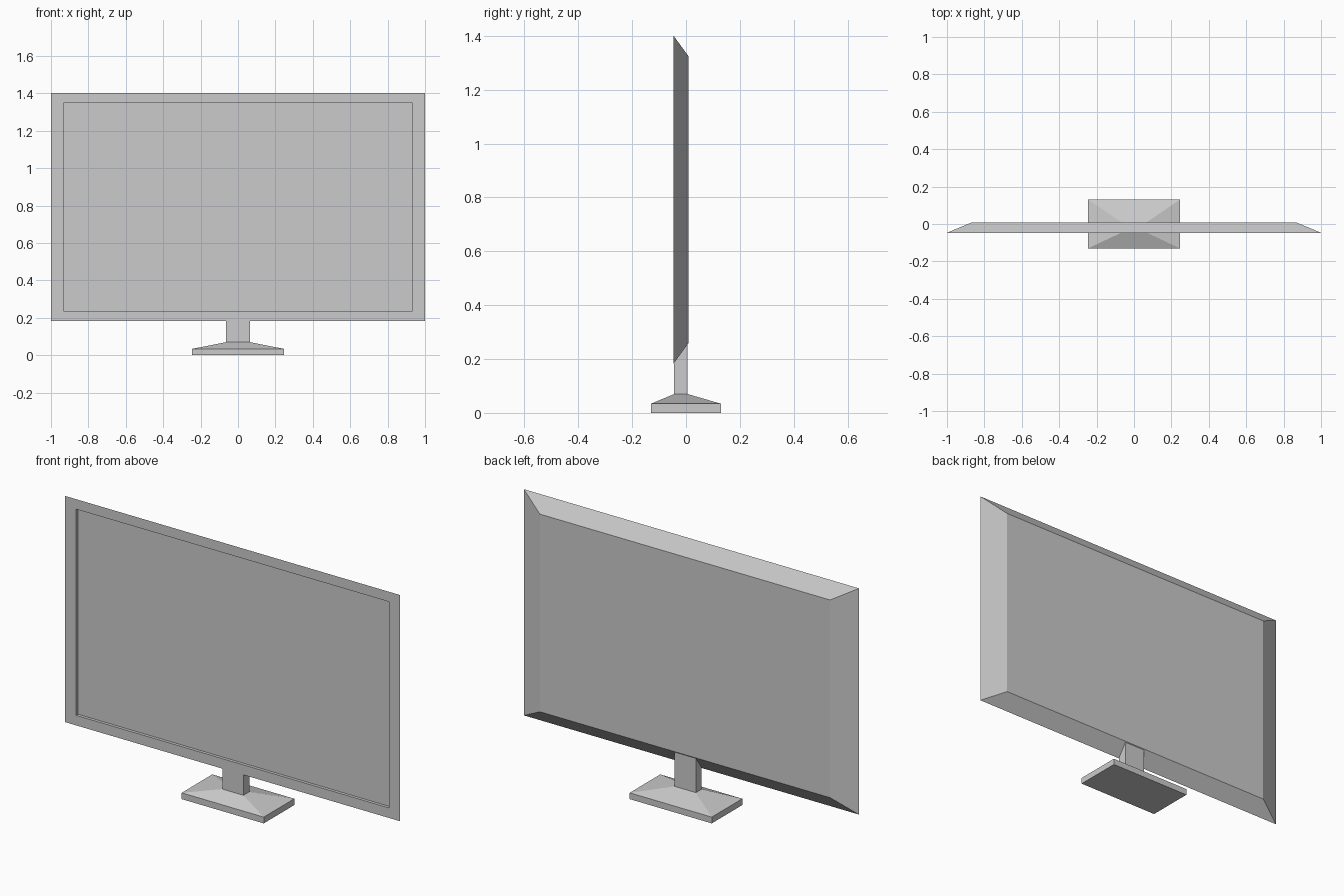
import bpy, bmesh

if "Cube" in bpy.data.objects:
    bpy.data.objects.remove(bpy.data.objects["Cube"])


def loft(name, rings):
    """Join successive four-point rings with flat quads and cap both ends."""
    bm = bmesh.new()
    loops = [[bm.verts.new(p) for p in ring] for ring in rings]
    for a, b in zip(loops, loops[1:]):
        for i in range(4):
            j = (i + 1) % 4
            bm.faces.new((a[i], a[j], b[j], b[i]))
    bm.faces.new(loops[0])
    bm.faces.new(loops[-1])
    bmesh.ops.recalc_face_normals(bm, faces=bm.faces)
    mesh = bpy.data.meshes.new(name)
    bm.to_mesh(mesh)
    bm.free()
    obj = bpy.data.objects.new(name, mesh)
    bpy.context.collection.objects.link(obj)
    return obj


def upright(x, z0, z1, y):
    return [(-x, y, z0), (x, y, z0), (x, y, z1), (-x, y, z1)]


def level(x, y0, y1, z_front, z_back=None):
    z_back = z_front if z_back is None else z_back
    return [(-x, y0, z_front), (x, y0, z_front), (x, y1, z_back), (-x, y1, z_back)]


# Screen housing: recessed panel, flat bezel, chamfered back
loft("screen", [
    upright(0.933, 0.236, 1.348, -0.031),
    upright(0.933, 0.236, 1.348, -0.047),
    upright(1.0, 0.182, 1.402, -0.047),
    upright(0.866, 0.259, 1.325, 0.009),
])

# Stand: slab foot, sloped top, neck cut to the housing's lower slope
loft("stand", [
    level(0.245, -0.13, 0.13, 0.0),
    level(0.245, -0.13, 0.13, 0.034),
    level(0.063, -0.044, 0.006, 0.07),
    level(0.063, -0.044, 0.006, 0.188, 0.257),
])
